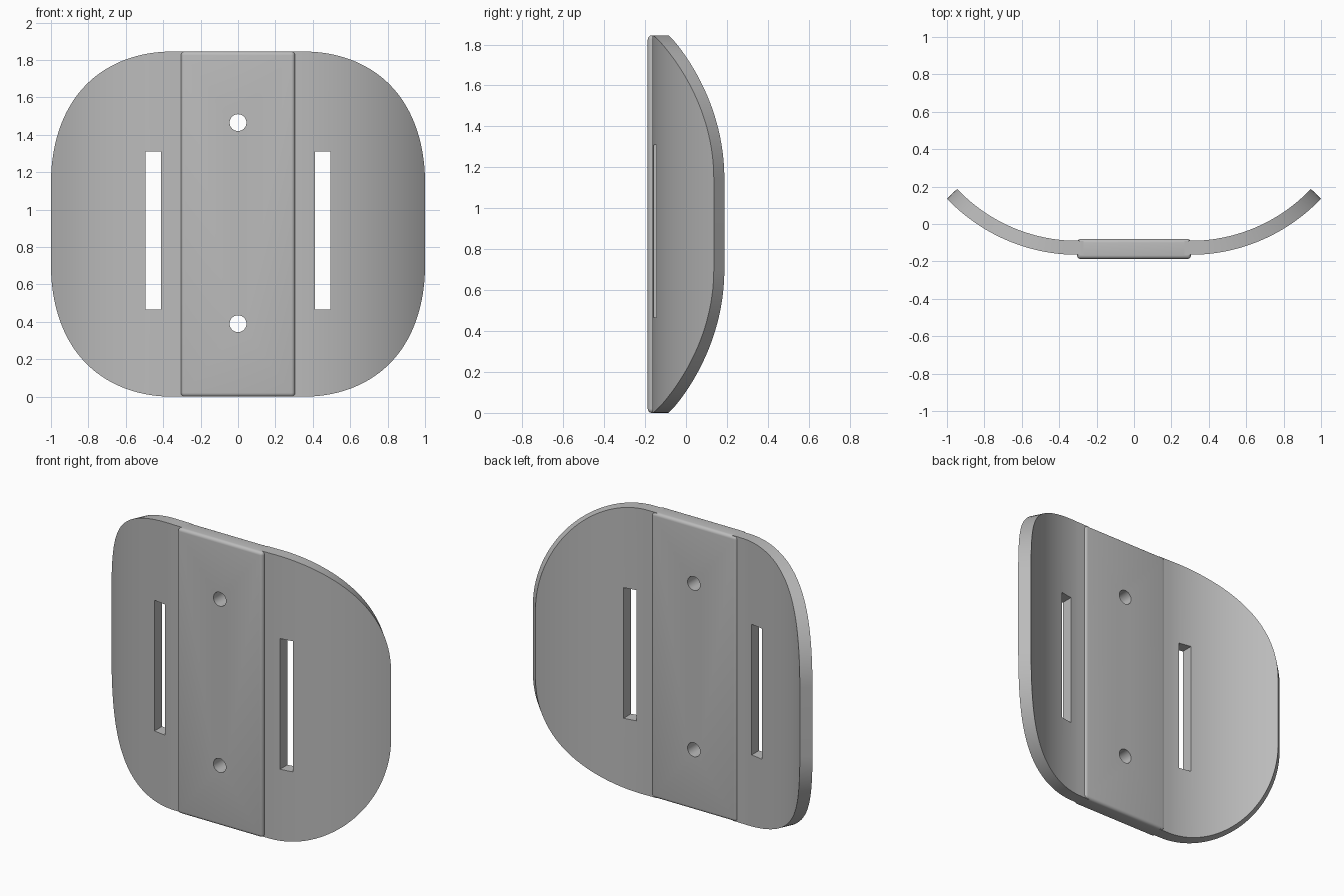
import bpy, bmesh
from math import sin, cos, pi, radians

if "Cube" in bpy.data.objects:
    bpy.data.objects.remove(bpy.data.objects["Cube"], do_unlink=True)

HEIGHT, THICK = 1.845, 0.075
BAR_X, BAR_FRONT, BAR_BACK = 0.305, -0.187, -0.08
WING_X, WING_Y = 0.3, -0.165          # where each wing starts to curl
END = radians(46.5)                   # curl angle at the tip
OUTER = (1 - WING_X) / sin(END)       # radius of the front surface
MID = OUTER - THICK / 2
CORNER, STEPS = 0.7, 36

grey = bpy.data.materials.new("plain grey")
grey.use_nodes = True
colour = (0.5, 0.5, 0.5, 1)
grey.diffuse_color = colour
grey.node_tree.nodes["Principled BSDF"].inputs["Base Color"].default_value = colour


def add_object(name, bm):
    bmesh.ops.recalc_face_normals(bm, faces=bm.faces)
    mesh = bpy.data.meshes.new(name)
    bm.to_mesh(mesh)
    bm.free()
    obj = bpy.data.objects.new(name, mesh)
    bpy.context.collection.objects.link(obj)
    mesh.materials.append(grey)
    return obj


def box(name, x0, x1, y0, y1, z0, z1):
    bm = bmesh.new()
    bmesh.ops.create_cube(bm, size=1)
    for v in bm.verts:
        v.co.x = x1 if v.co.x > 0 else x0
        v.co.y = y1 if v.co.y > 0 else y0
        v.co.z = z1 if v.co.z > 0 else z0
    return add_object(name, bm)


def activate(obj):
    bpy.ops.object.select_all(action="DESELECT")
    obj.select_set(True)
    bpy.context.view_layer.objects.active = obj


def cut(obj, cutter):
    activate(obj)
    mod = obj.modifiers.new("cut", "BOOLEAN")
    mod.operation, mod.solver, mod.object = "DIFFERENCE", "EXACT", cutter
    bpy.ops.object.modifier_apply(modifier=mod.name)
    bpy.data.objects.remove(cutter, do_unlink=True)


def smooth(obj):
    activate(obj)
    bpy.ops.object.shade_smooth_by_angle(angle=radians(30))


# Curled wings: a rolled sheet whose rounded corners are laid out along the arc
def wing(name, side):
    flat = MID * END - CORNER
    columns = [(-0.03, CORNER)]
    for i in range(STEPS + 1):
        a = i / STEPS * pi / 2
        columns.append((flat + CORNER * sin(a), CORNER * cos(a)))
    bm = bmesh.new()
    rings = []
    for s, rise in columns:
        turn = max(s, 0) / MID
        lo, hi = CORNER - rise, HEIGHT - CORNER + rise
        ring = []
        for radius, z in ((OUTER, lo), (OUTER, hi),
                          (OUTER - THICK, hi), (OUTER - THICK, lo)):
            x = WING_X + min(s, 0) + radius * sin(turn)
            y = WING_Y + OUTER - radius * cos(turn)
            ring.append(bm.verts.new((side * x, y, z)))
        rings.append(ring)
    for a, b in zip(rings, rings[1:]):
        for k in range(4):
            n = (k + 1) % 4
            bm.faces.new((a[k], a[n], b[n], b[k]))
    bm.faces.new(rings[0])
    bm.faces.new(rings[-1])
    obj = add_object(name, bm)
    # Strap slot cut straight through
    x0, x1 = sorted((side * 0.412, side * 0.495))
    cut(obj, box("slot_cutter", x0, x1, -0.5, 0.5, 0.465, 1.31))
    smooth(obj)


wing("left_wing", 1)
wing("right_wing", -1)

# Raised centre bar with rounded edges
bar = box("centre_bar", -BAR_X, BAR_X, BAR_FRONT, BAR_BACK, 0, HEIGHT)
activate(bar)
bevel = bar.modifiers.new("rounded edges", "BEVEL")
bevel.width, bevel.segments = 0.02, 5
bpy.ops.object.modifier_apply(modifier=bevel.name)

# Screw holes
for z in (0.39, 1.465):
    bpy.ops.mesh.primitive_cylinder_add(
        vertices=48, radius=0.045, depth=1, location=(0, 0, z), rotation=(pi / 2, 0, 0))
    cut(bar, bpy.context.object)
smooth(bar)
